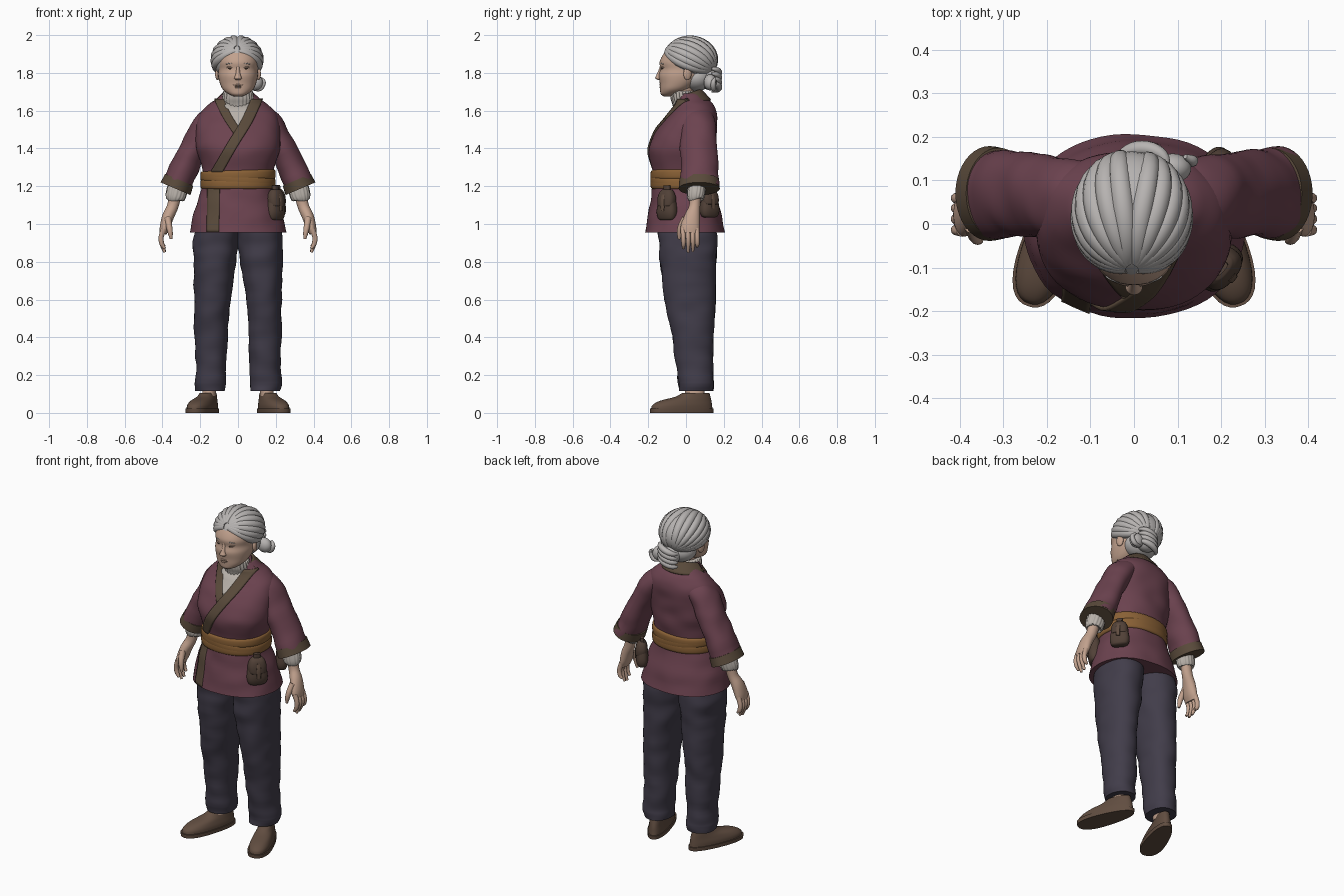
import bpy, bmesh, math
from math import sin, cos, pi, radians
from mathutils import Vector, Matrix, noise
from mathutils.bvhtree import BVHTree

cube = bpy.data.objects.get("Cube")
if cube:
    bpy.data.objects.remove(cube)


def material(name, *rgb):
    m = bpy.data.materials.new(name)
    m.use_nodes = True
    m.diffuse_color = (*rgb, 1)
    m.node_tree.nodes["Principled BSDF"].inputs["Base Color"].default_value = (*rgb, 1)
    return m


PLUM = material("plum cloth", .148, .055, .078)
TRIM = material("brown trim", .10, .068, .043)
OCHRE = material("ochre sash", .25, .118, .036)
NAVY = material("dark trousers", .053, .046, .068)
SHOE = material("brown leather", .12, .075, .052)
POUCH = material("dark leather", .082, .052, .038)
KNIT = material("cream knit", .48, .44, .40)
HAIR = material("grey hair", .47, .45, .44)
SKIN = material("skin", .54, .36, .27)
DARK = material("dark eyes", .06, .035, .025)


def finish(name, bm, mat):
    """Turn a bmesh into a smooth object with sharp creases; return its BVH too."""
    bmesh.ops.recalc_face_normals(bm, faces=bm.faces)
    for f in bm.faces:
        f.smooth = True
    for e in bm.edges:
        e.smooth = len(e.link_faces) < 2 or e.calc_face_angle(0) < radians(50)
    mesh = bpy.data.meshes.new(name)
    bm.to_mesh(mesh)
    tree = BVHTree.FromBMesh(bm)
    bm.free()
    mesh.materials.append(mat)
    ob = bpy.data.objects.new(name, mesh)
    bpy.context.collection.objects.link(ob)
    return ob, tree


def smooth_rows(rows, sub):
    """Catmull-Rom interpolation of equal-length tuples."""
    rows = [Vector(r) for r in rows]
    out = []
    for i in range(len(rows) - 1):
        b, c = rows[i], rows[i + 1]
        a = rows[i - 1] if i else b * 2 - c
        d = rows[i + 2] if i + 2 < len(rows) else c * 2 - b
        for k in range(sub):
            t = k / sub
            out.append(b + ((c - a) + ((a * 2 - b * 5 + c * 4 - d) + (b * 3 - c * 3 + d - a) * t) * t) * t * .5)
    return out + [rows[-1]]


def tube(name, rows, mat, n=32, sub=4, power=2.0, flat=False, ribs=0, fold=0, shape=None):
    """Loft through (x, y, z, half width, half depth) rings."""
    rows = smooth_rows(rows, sub)
    bm = bmesh.new()
    rings = []
    for i, r in enumerate(rows):
        c = Vector(r[:3])
        t = Vector(rows[min(i + 1, len(rows) - 1)][:3]) - Vector(rows[max(i - 1, 0)][:3])
        t = Vector((0, 0, 1)) if flat else t.normalized()
        u = Vector((0, 1, 0)).cross(t).normalized()
        v = t.cross(u)
        ring = []
        for k in range(n):
            a = 2 * pi * k / n
            ca, sa = cos(a), sin(a)
            g = (abs(ca) ** power + abs(sa) ** power) ** (-1 / power)
            if ribs:
                g *= 1 + .035 * cos(a * ribs)
            p = c + u * (r[3] * g * ca) + v * (r[4] * g * sa)
            if fold:
                w = fold * noise.noise(Vector((p.x * 9, p.y * 9, p.z * 14)))
                p += (u * ca + v * sa) * w
            ring.append(bm.verts.new(shape(p) if shape else p))
        rings.append(ring)
    for a, b in zip(rings, rings[1:]):
        for k in range(n):
            bm.faces.new((a[k], a[(k + 1) % n], b[(k + 1) % n], b[k]))
    bm.faces.new(rings[0])
    bm.faces.new(rings[-1])
    return finish(name, bm, mat)


def blob(name, loc, size, mat, rot=0, tilt=0):
    bm = bmesh.new()
    bmesh.ops.create_uvsphere(bm, u_segments=24, v_segments=16, radius=1)
    bm.transform(Matrix.Translation(loc) @ Matrix.Rotation(rot, 4, 'Z') @ Matrix.Rotation(tilt, 4, 'Y')
                 @ Matrix.Diagonal((*size, 1)))
    return finish(name, bm, mat)


def ribbon(name, pairs, mat, tree=None, off=.004, across=6):
    """Strip between paired edge points; (x, z) points are laid on the front of tree."""
    bm = bmesh.new()
    rows = []
    for a, b in pairs:
        row = []
        for k in range(across + 1):
            p = Vector(a).lerp(Vector(b), k / across)
            if tree:
                p = front(tree, p.x, p.y, off)
            row.append(bm.verts.new(p))
        rows.append(row)
    for r, s in zip(rows, rows[1:]):
        for k in range(across):
            bm.faces.new((r[k], r[k + 1], s[k + 1], s[k]))
    ob, _ = finish(name, bm, mat)
    mod = ob.modifiers.new("thickness", 'SOLIDIFY')
    mod.thickness, mod.offset = .01, 0


def front(tree, x, z, off=0):
    hit = tree.ray_cast(Vector((x, -1, z)), Vector((0, 1, 0)))[0]
    return Vector((x, (hit.y if hit else .02) - off, z))


def strip(centres, half):
    """Edge pairs either side of a smoothed (x, z) centre line."""
    return [((p[0] - half, p[1]), (p[0] + half, p[1])) for p in smooth_rows(centres, 8)]


def cord(name, pts, radius, mat, taper=.5):
    cu = bpy.data.curves.new(name, 'CURVE')
    cu.dimensions, cu.bevel_depth, cu.bevel_resolution, cu.use_fill_caps = '3D', radius, 3, True
    sp = cu.splines.new('POLY')
    sp.points.add(len(pts) - 1)
    for i, (q, p) in enumerate(zip(sp.points, pts)):
        q.co = (*p, 1)
        q.radius = taper + (1 - taper) * sin(pi * i / (len(pts) - 1))
    sp.use_smooth = True
    tmp = bpy.data.objects.new(name, cu)
    mesh = bpy.data.meshes.new_from_object(tmp)
    bpy.data.objects.remove(tmp)
    mesh.materials.clear()
    mesh.materials.append(mat)
    bpy.context.collection.objects.link(bpy.data.objects.new(name, mesh))


# Jacket body, collar bands and sash
_, body = tube("jacket_body", [
    (0, -.005, .955, .255, .21), (0, -.008, 1.08, .228, .186), (0, -.015, 1.2, .188, .162),
    (0, -.015, 1.28, .188, .162), (0, -.02, 1.4, .22, .177), (0, .005, 1.5, .222, .158),
    (0, .035, 1.58, .205, .127), (0, .043, 1.63, .16, .1), (0, .032, 1.66, .118, .086),
    (0, .02, 1.69, .085, .07)], PLUM, n=64, sub=6, power=2.2, flat=True, fold=.007)
ribbon("chest_knit", [((-w, z), (w, z)) for w, z in ((.004, 1.49), (.03, 1.54), (.055, 1.59), (.08, 1.645))],
       KNIT, body, -.002)
ribbon("under_collar", strip([(-.1, 1.66), (-.058, 1.57), (.0, 1.48)], .025), TRIM, body, .001)
ribbon("over_collar", strip([(.1, 1.66), (.045, 1.54), (-.035, 1.41), (-.115, 1.27)], .031), TRIM, body, .004)
ribbon("front_edge", strip([(-.128, 1.2), (-.13, 1.08), (-.133, .957)], .032), TRIM, body, 0)
arc = [pi * k / 24 for k in range(25)]
ribbon("back_collar", [((.13 * cos(a), .01 + .12 * sin(a), 1.642 + .012 * sin(a)),
                        (.08 * cos(a), .0 + .078 * sin(a), 1.685 + .027 * sin(a))) for a in arc], TRIM)
for name, z, slope in (("sash_lower", 1.212, .0), ("sash_middle", 1.235, -.09), ("sash_upper", 1.258, .03)):
    tube(name, [(0, -.015, z + d, .188 + g, .162 + g) for d, g in
                ((-.026, .002), (-.02, .009), (0, .011), (.02, .009), (.026, .002))],
         OCHRE, n=64, sub=2, power=2.2, flat=True,
         shape=lambda p: Vector((p.x, p.y, p.z + slope * p.x)))

# Knit neck with a folded collar
tube("knit_neck", [(0, .0, 1.57, .075, .06), (0, -.005, 1.63, .078, .064), (0, -.014, 1.665, .082, .066),
                   (0, -.02, 1.70, .076, .06), (0, -.02, 1.705, .062, .05)], KNIT, n=120, flat=True, ribs=24)
tube("neck", [(0, -.01, 1.66, .06, .05), (0, -.01, 1.78, .06, .055)], SKIN, flat=True)

# Arms and legs
for s, side in ((1, "left"), (-1, "right")):
    def at(*rows):
        return [(s * r[0], *r[1:]) for r in rows]

    tube(side + "_sleeve", at((.1, .055, 1.575, .058, .08), (.16, .06, 1.535, .07, .092),
                              (.203, .065, 1.46, .071, .095), (.27, .07, 1.33, .073, .1),
                              (.327, .07, 1.195, .081, .105)), PLUM, n=40, sub=6, fold=.009)
    tube(side + "_sleeve_trim", at((.311, .07, 1.234, .081, .105), (.331, .07, 1.187, .086, .109)),
         TRIM, n=40)
    tube(side + "_knit_cuff", at((.31, .06, 1.24, .05, .048), (.326, .054, 1.165, .054, .047),
                                 (.335, .05, 1.135, .048, .042), (.336, .05, 1.13, .036, .032)),
         KNIT, n=72, ribs=16)
    tube(side + "_hand", at((.332, .05, 1.15, .033, .03), (.347, .045, 1.09, .03, .03),
                            (.37, .033, 1.04, .031, .041), (.387, .022, .985, .027, .05),
                            (.397, .02, .95, .019, .046)), SKIN, n=24)
    for i, (y, tip) in enumerate(((-.016, .87), (.009, .85), (.034, .855), (.057, .88))):
        tube(f"{side}_finger_{i + 1}", at((.393, y, .975, .015, .0135), (.407, y + .002, .93, .0135, .0125),
                                          (.403, y + .003, .895, .0125, .0115), (.388, y + .002, tip, .007, .007)),
             SKIN, n=12)
    tube(side + "_thumb", at((.372, -.003, 1.03, .018, .02), (.364, -.028, .985, .016, .016),
                             (.358, -.035, .95, .013, .013), (.354, -.036, .92, .007, .007)), SKIN, n=12)
    tube(side + "_trouser_leg", at(
        (.145, .052, .115, .078, .09), (.146, .053, .15, .082, .094), (.144, .05, .2, .08, .095),
        (.142, .036, .4, .087, .109), (.136, .021, .6, .095, .134), (.123, .011, .8, .112, .148),
        (.117, .009, .93, .118, .153), (.105, -.005, 1.06, .1, .14)),
        NAVY, n=40, sub=8, power=2.2, flat=True, fold=.009)

    # Shoes turned outward, wider at the toe
    def foot(p):
        q = Vector((p.x * (1 - .9 * p.y), p.y, p.z))
        return Matrix.Rotation(s * radians(20), 3, 'Z') @ q + Vector((s * .184, -.022, 0))

    tube(side + "_sole", [(0, 0, 0, .062, .175), (0, 0, .022, .063, .177)], SHOE, n=40, sub=1,
         power=2.4, flat=True, shape=foot)
    tube(side + "_shoe", [(0, 0, .02, .058, .171), (0, .003, .042, .057, .165), (0, .022, .064, .051, .143),
                          (0, .062, .085, .044, .098), (0, .08, .106, .039, .074)],
         SHOE, n=40, power=2.3, flat=True, shape=foot)
    tube(side + "_ankle", [(s * .154, .045, .09, .036, .052), (s * .148, .05, .16, .036, .05)], SKIN, flat=True)

# Pouches hung from the sash
for name, x, y, z, turn, size in (("front_pouch", .198, -.1, 1.02, 50, 1), ("back_pouch", .208, .125, 1.035, 125, .92)):
    spot = Matrix.Translation((x, y, z)) @ Matrix.Rotation(radians(turn), 4, 'Z') @ Matrix.Scale(size, 4)

    def hang(p):
        return spot @ p

    tube(name + "_bag", [(0, 0, 0, .035, .02), (0, 0, .01, .052, .03), (0, 0, .045, .06, .038),
                         (0, 0, .1, .051, .033), (0, 0, .145, .038, .024), (0, 0, .155, .028, .016)],
         POUCH, power=2.6, flat=True, shape=hang)
    tube(name + "_flap", [(0, -.004, .075, .04, .034), (0, -.004, .08, .05, .037), (0, -.003, .115, .052, .036),
                          (0, -.002, .145, .043, .029), (0, 0, .162, .03, .018)],
         POUCH, power=2.6, flat=True, shape=hang)
    tube(name + "_tab", [(0, -.038, .05, .011, .006), (0, -.038, .1, .012, .006), (0, -.03, .135, .012, .006)],
         SHOE, n=16, power=4, flat=True, shape=hang)
    tube(name + "_loop", [(0, 0, .14, .02, .012), (0, 0, .185, .018, .012)], POUCH, n=16, power=4, flat=True,
         shape=hang)

# Head and face
_, face = tube("head", [
    (0, -.098, 1.676, .022, .022), (0, -.085, 1.688, .05, .049), (0, -.06, 1.712, .08, .077),
    (0, -.038, 1.745, .096, .101), (0, -.022, 1.785, .105, .122), (0, -.016, 1.82, .104, .12),
    (0, -.016, 1.86, .107, .123), (0, .0, 1.91, .1, .112), (0, .015, 1.95, .07, .08),
    (0, .015, 1.965, .04, .04)], SKIN, n=48, sub=5, power=2.15, flat=True)
tube("nose", [(0, -.138, 1.762, .012, .01), (0, -.145, 1.772, .02, .018), (0, -.141, 1.788, .014, .016),
              (0, -.132, 1.815, .01, .013), (0, -.127, 1.845, .009, .008)], SKIN, n=16, flat=True)
blob("upper_lip", front(face, 0, 1.736, -.006), (.028, .009, .006), SKIN)
blob("mouth_line", front(face, 0, 1.73, -.002), (.024, .004, .001), POUCH)
blob("lower_lip", front(face, 0, 1.724, -.007), (.024, .01, .006), SKIN)
blob("chin", (0, -.115, 1.697), (.03, .02, .018), SKIN)
for s, side in ((1, "left"), (-1, "right")):
    blob(side + "_eye", front(face, s * .041, 1.822, -.002), (.013, .005, .003), DARK, s * .3)
    blob(side + "_upper_lid", front(face, s * .041, 1.829, -.007), (.022, .01, .006), SKIN, s * .3)
    blob(side + "_brow", front(face, s * .044, 1.85, -.004), (.023, .006, .003), HAIR, s * .35, s * .15)
    blob(side + "_ear", (s * .108, .008, 1.795), (.012, .022, .034), SKIN, s * .3)

# Hair: base cap, broad locks swept from the brow to the nape, and a low bun
centre, size = Vector((-.005, .022, 1.87)), Vector((.134, .15, .12))
blob("hair_cap", centre, size * .97, HAIR)
blob("nape_hair", (0, .055, 1.775), (.096, .085, .072), HAIR)
for s, side in ((1, "left"), (-1, "right")):
    for i in range(7):
        b = radians(-8 + 15.5 * i)
        start = Vector((s * .1, -.85, .42 + .035 * i))
        mid = Vector((s * 1.4 * cos(b), .1 - .75 * cos(b), 1.5 * sin(b)))
        end = Vector((s * .2 + .05, .85, -.5))
        pts = []
        for k in range(25):
            t = k / 24
            d = (start * (1 - t) ** 2 + mid * (2 * t * (1 - t)) + end * t * t).normalized()
            pts.append(centre + Vector([p * q * .865 for p, q in zip(d, size)]))
        cord(f"{side}_hair_lock_{i + 1}", pts, .0265, HAIR, .75)
bun = Vector((.02, .128, 1.764))
blob("bun", bun, (.066, .052, .056), HAIR)
for i in range(4):
    cord(f"bun_twist_{i + 1}", [bun + Vector((.055 * cos(a), .008 + .038 * sin(a), .038 - .026 * i + .02 * cos(a)))
                                for a in (pi * k / 16 for k in range(17))], .018, HAIR, .4)
blob("bun_side", (.088, .128, 1.75), (.044, .034, .042), HAIR, 0, .5)
cord("bun_end", smooth_rows([(.07, .14, 1.715), (.115, .145, 1.715), (.135, .145, 1.75), (.118, .155, 1.775)], 5),
     .014, HAIR, .4)
